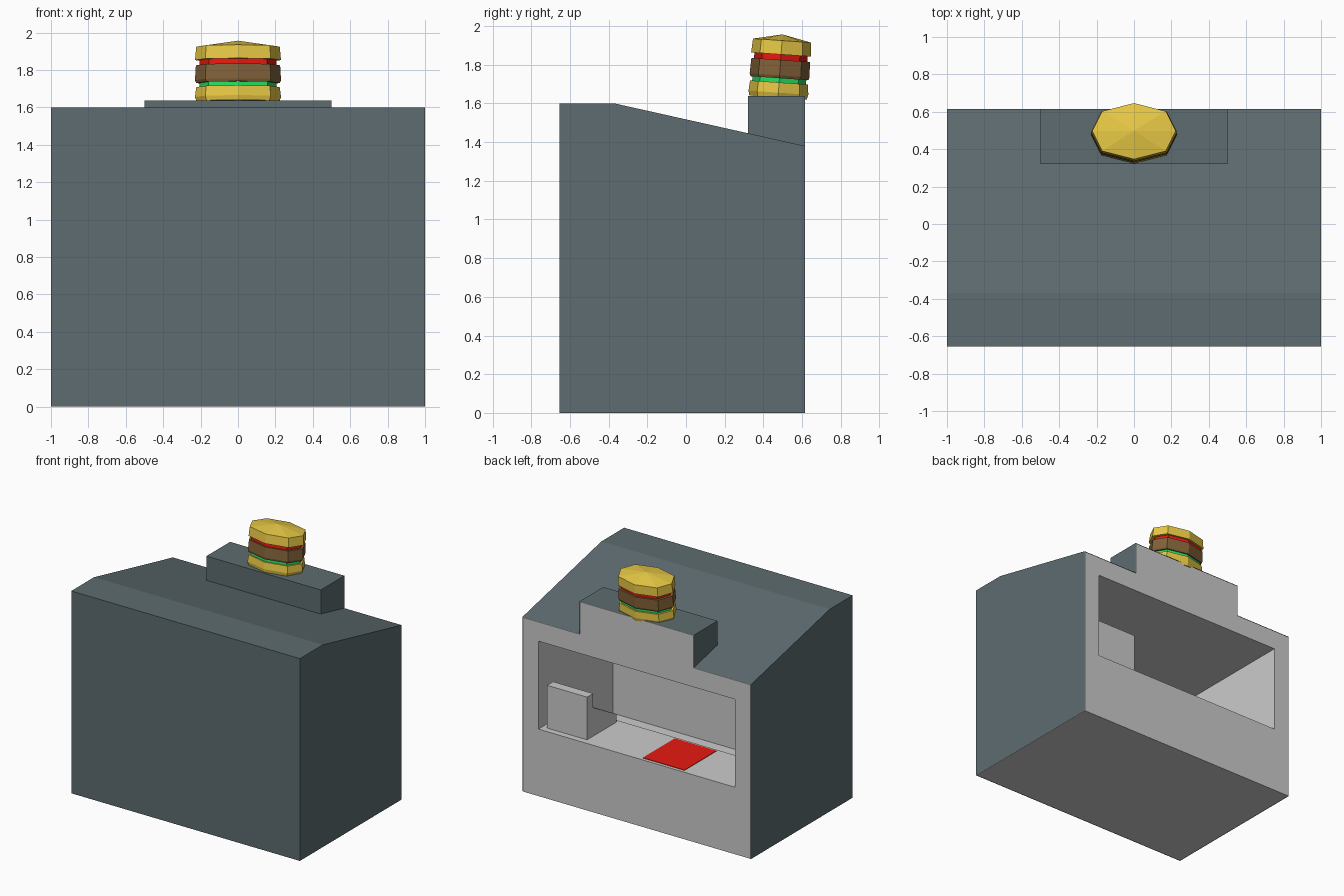
import bpy, bmesh, math
from mathutils import Matrix, Vector

if "Cube" in bpy.data.objects:
    bpy.data.objects.remove(bpy.data.objects["Cube"])


def material(name, rgb):
    m = bpy.data.materials.new(name)
    m.diffuse_color = (*rgb, 1)
    m.use_nodes = True
    m.node_tree.nodes["Principled BSDF"].inputs["Base Color"].default_value = m.diffuse_color
    return m


def finish(name, bm, mat=None):
    bmesh.ops.recalc_face_normals(bm, faces=bm.faces[:])
    me = bpy.data.meshes.new(name)
    bm.to_mesh(me)
    bm.free()
    ob = bpy.data.objects.new(name, me)
    bpy.context.collection.objects.link(ob)
    if mat:
        me.materials.append(mat)
    return ob


def prism(name, profile, x0, x1, mat=None, open_edges=()):
    """Extrude a (y, z) profile along x; open_edges leaves out side faces."""
    bm = bmesh.new()
    a = [bm.verts.new((x0, y, z)) for y, z in profile]
    b = [bm.verts.new((x1, y, z)) for y, z in profile]
    bm.faces.new(a)
    bm.faces.new(b)
    n = len(profile)
    for i in range(n):
        if i not in open_edges:
            j = (i + 1) % n
            bm.faces.new((a[i], a[j], b[j], b[i]))
    return finish(name, bm, mat)


teal = material("dark_teal", (0.11, 0.15, 0.16))
yellow = material("bun_yellow", (0.8, 0.58, 0.06))
brown = material("patty_brown", (0.22, 0.12, 0.04))
red = material("red", (0.8, 0.01, 0.005))
green = material("lettuce_green", (0.02, 0.75, 0.12))

# Grey kiosk core, hollowed into a room with a serving counter
e = 0.003
body = prism("kiosk_body", [(-0.655 + e, 0), (-0.655 + e, 1.6 - e), (-0.37, 1.6 - e),
                            (0.615, 1.38 - e), (0.615, 0)], -1 + e, 1 - e)
room = prism("room_cutter", [(-0.5, 0.30), (-0.5, 1.225), (0.8, 1.225),
                             (0.8, 0.53), (0.17, 0.53), (0.17, 0.30)], -0.86, 0.86)
# room depth follows the inner wall seen through the opening
for v in room.data.vertices:
    if v.co.y < -0.4:
        v.co.y = -0.315
room.hide_render = True
room.hide_viewport = True
cut = body.modifiers.new("room", 'BOOLEAN')
cut.operation = 'DIFFERENCE'
cut.solver = 'EXACT'
cut.object = room

# Teal cladding on front, roof and sides (back and bottom stay open)
prism("kiosk_cladding", [(-0.655, 0), (-0.655, 1.6), (-0.37, 1.6), (0.615, 1.38), (0.615, 0)],
      -1, 1, teal, open_edges=(3, 4))

# Side caps of the cladding cover the whole side; sign block stands on the roof
prism("sign_block", [(0.32 + e, 1.44), (0.32 + e, 1.637 - e), (0.615, 1.637 - e), (0.615, 1.377)],
      -0.5 + e, 0.5 - e)
prism("sign_cladding", [(0.32, 1.44), (0.32, 1.637), (0.615, 1.637), (0.615, 1.377)],
      -0.5, 0.5, teal, open_edges=(2, 3))

# Cash register with a sloped keypad and the red counter mat
prism("cash_register", [(0.565, 0.53), (0.565, 0.868), (0.49, 0.868), (0.49, 0.757),
                        (0.20, 0.595), (0.20, 0.53)], 0.47, 0.82)
prism("counter_mat", [(0.19, 0.53), (0.19, 0.534), (0.59, 0.534), (0.59, 0.53)],
      -0.40, -0.035, red)

# Burger: stacked octagonal layers, tilted slightly backwards
OCT = [(0.23, 0), (0.175, 0.11), (0, 0.155), (-0.175, 0.11),
       (-0.23, 0), (-0.175, -0.11), (0, -0.155), (0.175, -0.11)]
PIVOT = Vector((0, 0.487, 1.79))
TILT = Matrix.Translation(PIVOT) @ Matrix.Rotation(math.radians(-4), 4, 'X')


def layer(name, mat, rings, apex=None):
    """Loft octagon rings given as (scale, z), optionally closed by an apex."""
    bm = bmesh.new()
    loops = [[bm.verts.new((x * s, y * s, z - PIVOT.z)) for x, y in OCT] for s, z in rings]
    bm.faces.new(loops[0])
    for lo, hi in zip(loops, loops[1:]):
        for i in range(8):
            j = (i + 1) % 8
            bm.faces.new((lo[i], lo[j], hi[j], hi[i]))
    if apex:
        tip = bm.verts.new((0, 0, apex - PIVOT.z))
        for i in range(8):
            bm.faces.new((loops[-1][i], loops[-1][(i + 1) % 8], tip))
    else:
        bm.faces.new(loops[-1])
    bm.transform(TILT)
    return finish(name, bm, mat)


layer("bottom_bun", yellow, [(0.96, 1.63), (1.0, 1.655), (0.97, 1.708)])
layer("lettuce", green, [(0.9, 1.70), (0.9, 1.735)])
layer("patty", brown, [(0.97, 1.73), (1.0, 1.745), (0.98, 1.825)])
layer("tomato", red, [(0.89, 1.82), (0.89, 1.86)])
layer("top_bun", yellow, [(1.0, 1.853), (0.97, 1.925)], apex=1.957)
